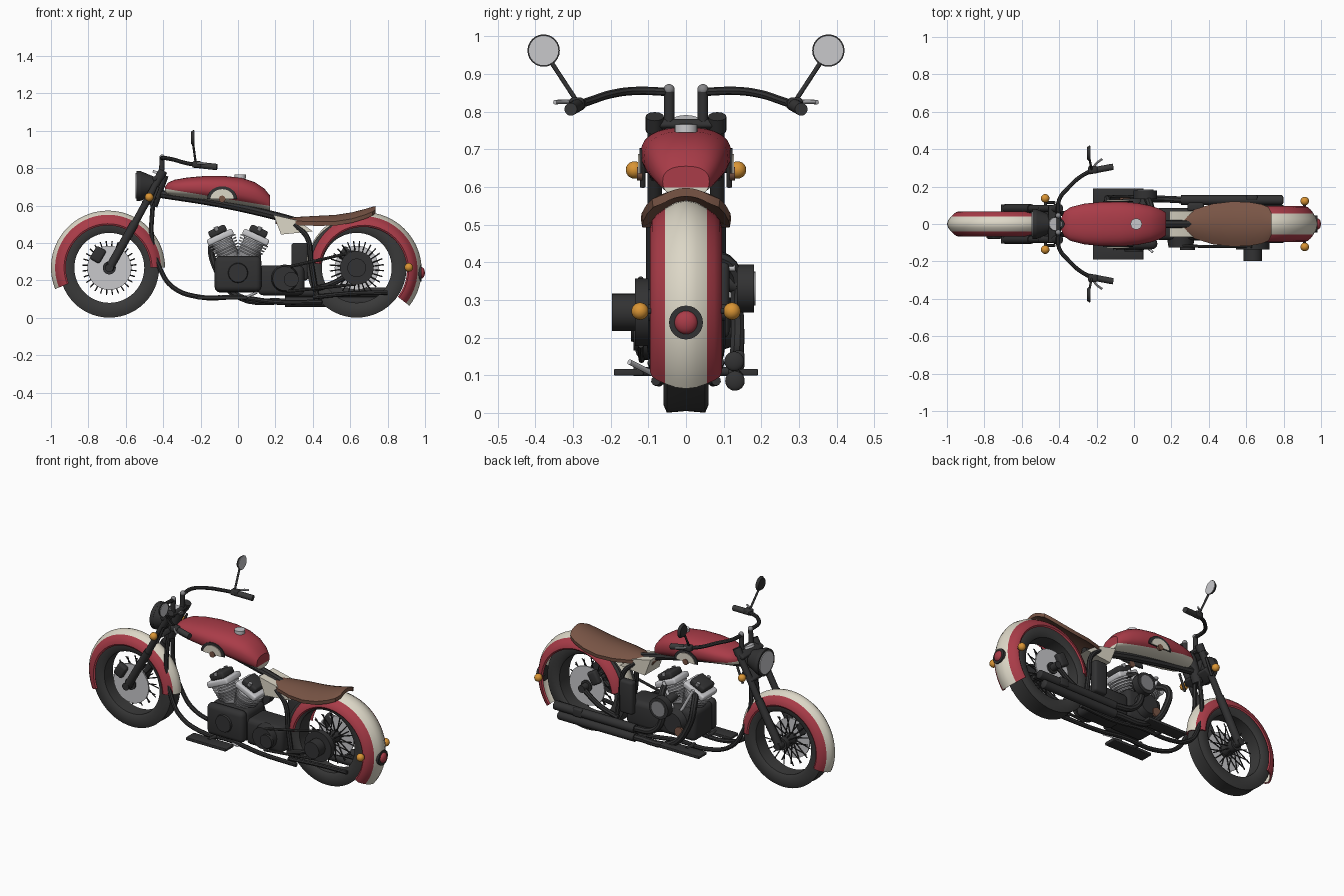
import bpy, bmesh, math
from mathutils import Vector, Matrix

if "Cube" in bpy.data.objects:
    bpy.data.objects.remove(bpy.data.objects["Cube"])


def material(name, rgb):
    m = bpy.data.materials.new(name)
    m.diffuse_color = (*rgb, 1)
    m.use_nodes = True
    m.node_tree.nodes["Principled BSDF"].inputs["Base Color"].default_value = m.diffuse_color
    return m


BLACK = material("black metal", (0.032, 0.032, 0.033))
RUBBER = material("rubber", (0.042, 0.042, 0.042))
RED = material("red paint", (0.40, 0.045, 0.065))
CREAM = material("cream paint", (0.72, 0.68, 0.57))
BROWN = material("brown leather", (0.19, 0.09, 0.06))
SILVER = material("silver", (0.58, 0.58, 0.60))
AMBER = material("amber", (0.70, 0.30, 0.035))
GREY = material("grey metal", (0.24, 0.24, 0.25))


def finish(name, bm, *mats):
    bmesh.ops.recalc_face_normals(bm, faces=bm.faces)
    me = bpy.data.meshes.new(name)
    bm.to_mesh(me)
    bm.free()
    ob = bpy.data.objects.new(name, me)
    bpy.context.collection.objects.link(ob)
    for m in mats:
        me.materials.append(m)
    bpy.ops.object.select_all(action='DESELECT')
    ob.select_set(True)
    bpy.context.view_layer.objects.active = ob
    bpy.ops.object.shade_smooth_by_angle(angle=math.radians(35))
    return ob


def skin(rings, wrap=False):
    """Joins closed rings of points into one surface."""
    bm = bmesh.new()
    vs = [[bm.verts.new(p) for p in r] for r in rings]
    n = len(vs[0])
    for i in range(len(vs) - (0 if wrap else 1)):
        a, b = vs[i], vs[(i + 1) % len(vs)]
        for j in range(n):
            bm.faces.new((a[j], a[(j + 1) % n], b[(j + 1) % n], b[j]))
    if not wrap:
        bm.faces.new(vs[0])
        bm.faces.new(vs[-1])
    return bm


def cyl(name, a, b, r, mat, r2=None, seg=24):
    a, b = Vector(a), Vector(b)
    d = b - a
    bm = bmesh.new()
    mx = Matrix.Translation((a + b) / 2) @ d.to_track_quat('Z', 'Y').to_matrix().to_4x4()
    bmesh.ops.create_cone(bm, cap_ends=True, segments=seg, radius1=r,
                          radius2=r if r2 is None else r2, depth=d.length, matrix=mx)
    return finish(name, bm, mat)


def box(name, c, size, mat, bevel=0.0, tilt=0.0):
    bm = bmesh.new()
    bmesh.ops.create_cube(bm, size=1, matrix=Matrix.Diagonal((*size, 1)))
    if bevel:
        bmesh.ops.bevel(bm, geom=bm.edges[:], offset=bevel, segments=3, profile=0.5, affect='EDGES')
    bm.transform(Matrix.Translation(c) @ Matrix.Rotation(math.radians(tilt), 4, 'Y'))
    return finish(name, bm, mat)


def ball(name, c, r, mat, scale=(1, 1, 1)):
    bm = bmesh.new()
    bmesh.ops.create_uvsphere(bm, u_segments=20, v_segments=12, radius=r,
                              matrix=Matrix.Translation(c) @ Matrix.Diagonal((*scale, 1)))
    return finish(name, bm, mat)


def tube(name, pts, r, mat):
    cu = bpy.data.curves.new(name, 'CURVE')
    cu.dimensions = '3D'
    cu.bevel_depth, cu.bevel_resolution, cu.use_fill_caps = r, 2, True
    cu.resolution_u = 5
    sp = cu.splines.new('BEZIER')
    sp.bezier_points.add(len(pts) - 1)
    for bp, p in zip(sp.bezier_points, pts):
        bp.co = p
        bp.handle_left_type = bp.handle_right_type = 'AUTO'
    tmp = bpy.data.objects.new(name, cu)
    bpy.context.collection.objects.link(tmp)
    me = bpy.data.meshes.new_from_object(tmp.evaluated_get(bpy.context.evaluated_depsgraph_get()))
    bpy.data.objects.remove(tmp)
    bm = bmesh.new()
    bm.from_mesh(me)
    return finish(name, bm, mat)


def polar(cx, cz, r, a, y):
    return (cx + r * math.cos(a), y, cz + r * math.sin(a))


def wheel(tag, cx, w, disc_side):
    cz, s = 0.267, disc_side
    prof = [(.187, -.8 * w), (.205, -w), (.245, -w), (.266, -.85 * w), (.262, 0),
            (.266, .85 * w), (.245, w), (.205, w), (.187, .8 * w)]
    finish(tag + "_tyre", skin([[polar(cx, cz, r, math.tau * i / 56, y) for r, y in prof]
                                for i in range(56)], True), RUBBER)
    for i in range(28):
        a = math.tau * i / 28
        side = .03 if i % 2 else -.03
        cyl(tag + "_spoke", polar(cx, cz, .03, a, side), polar(cx, cz, .145, a + .12, side * .4),
            .0035, BLACK, seg=6)
    cyl(tag + "_hub", (cx, -.06, cz), (cx, .06, cz), .035, BLACK)
    cyl(tag + "_brake_disc", (cx, s * .042, cz), (cx, s * .05, cz), .118, SILVER, seg=40)
    cyl(tag + "_axle", (cx, -.105, cz), (cx, .105, cz), .022, BLACK)
    box(tag + "_caliper", (cx - .06, s * .06, cz + .07), (.06, .04, .08), BLACK, .012, 30)


def fender(tag, cx, cz, R, w, c, a0, a1):
    outer = [(-w, R - .07), (-w * .95, R - .052), (-(w + c) / 2, R - .036), (-c, R - .022),
             (-c / 2, R - .006), (0, R)]
    outer += [(-y, r) for y, r in outer[-2::-1]]
    prof = outer + [(y * .93, r - .009) for y, r in reversed(outer)]
    rings = [[polar(cx, cz, r, math.radians(a0 + (a1 - a0) * i / 40), y) for y, r in prof]
             for i in range(41)]
    ob = finish(tag + "_fender", skin(rings), RED, CREAM)
    for p in ob.data.polygons:
        p.material_index = int(abs(p.center.y) < c and len(p.vertices) == 4)


wheel("front", -.688, .052, -1)
wheel("rear", .635, .06, 1)
fender("front", -.695, .268, .305, .068, .04, 0, 202)
fender("rear", .672, .255, .31, .095, .056, -38, 172)


def blob(stations, n=32, power=2.4):
    """Rounded sections along x from (x, bottom, top, half width)."""
    rings = []
    for x, zb, zt, w in stations:
        ring = []
        for j in range(n):
            c, s = math.cos(math.tau * j / n), math.sin(math.tau * j / n)
            ring.append((x, w * math.copysign(abs(c) ** (2 / power), c),
                         (zb + zt) / 2 + (zt - zb) / 2 * math.copysign(abs(s) ** (2 / power), s)))
        rings.append(ring)
    return skin(rings)


# Fuel tank, cut along a sloping line into two colours
bm = blob([(-.39, .675, .70, .03), (-.375, .658, .722, .065), (-.34, .65, .738, .09),
           (-.27, .641, .75, .108), (-.18, .632, .758, .118), (-.07, .617, .758, .12),
           (.02, .602, .748, .112), (.09, .59, .725, .098), (.14, .58, .692, .08), (.17, .573, .655, .062)])
cut_p, cut_n = Vector((.17, 0, .598)), Vector((.165, 0, 1)).normalized()
bmesh.ops.bisect_plane(bm, geom=bm.verts[:] + bm.edges[:] + bm.faces[:], plane_co=cut_p, plane_no=cut_n)
for f in bm.faces:
    f.material_index = int((f.calc_center_median() - cut_p).dot(cut_n) < 0)
finish("fuel_tank", bm, RED, CREAM)
cyl("filler_cap", (.012, 0, .745), (.012, 0, .766), .03, SILVER)
for s in (1, -1):
    # Plain fan-shaped trim plates on the tank sides
    for nm, r, y, m in (("trim_rim", .08, .117, BLACK), ("trim_fan", .062, .121, CREAM)):
        fan = [(-.085 + r * math.cos(math.pi * i / 14), .635 + r * .85 * math.sin(math.pi * i / 14) - .0) for i in range(15)]
        finish(nm, skin([[(x, s * yy, z) for x, z in fan] for yy in (y, y + .006)]), m)
    cyl("trim_stud", (-.085, s * .115, .635), (-.085, s * .13, .635), .018, BROWN)

# Saddle: curved sheet with drooping sides
rings = []
for x, w, z in ((.20, .035, .535), (.26, .05, .533), (.33, .08, .54), (.42, .108, .545), (.52, .12, .55),
                (.61, .118, .564), (.68, .106, .582), (.72, .09, .594), (.735, .06, .597)):
    k = [(-1 + i / 6) for i in range(13)]
    droop = .035 * w / .12
    rings.append([(x, w * t, z - droop * t * t) for t in k] +
                 [(x, w * .97 * t, z - .022 - droop * t * t) for t in reversed(k)])
finish("saddle", skin(rings), BROWN)

# Oil tank under the saddle
side = [(.19, .55), (.32, .52), (.40, .462), (.23, .445)]
finish("oil_tank", skin([[(x, y, z) for x, z in side] for y in (-.07, .07)]), CREAM)

# Fork, clamps and headlight
for s in (1, -1):
    cyl("fork_lower", (-.69, s * .083, .262), (-.55, s * .083, .51), .023, BLACK)
    cyl("fork_upper", (-.56, s * .083, .49), (-.405, s * .083, .775), .019, BLACK)
    cyl("fork_cap", (-.42, s * .083, .75), (-.40, s * .083, .787), .024, BLACK)
    ball("front_indicator", (-.475, s * .137, .645), .023, AMBER)
    cyl("front_indicator_stem", (-.47, s * .08, .645), (-.475, s * .125, .645), .008, BLACK)
    cyl("fork_reflector", (-.465, s * .115, .60), (-.425, s * .115, .70), .007, BLACK)
box("upper_clamp", (-.425, 0, .755), (.07, .2, .025), BLACK, .008, -30)
box("lower_clamp", (-.475, 0, .63), (.08, .19, .03), BLACK, .008, -30)
cyl("steering_head", (-.46, 0, .60), (-.40, 0, .765), .03, BLACK)
cyl("clock", (-.425, 0, .765), (-.42, 0, .778), .035, SILVER)
cyl("headlight_bucket", (-.45, 0, .705), (-.52, 0, .705), .05, BLACK, .079, 32)
cyl("headlight_rim", (-.52, 0, .705), (-.542, 0, .705), .08, BLACK, None, 32)
cyl("headlight_lens", (-.54, 0, .705), (-.547, 0, .705), .068, SILVER, None, 32)

# Handlebar, grips, levers and mirrors
for s in (1, -1):
    cyl("riser", (-.41, s * .045, .75), (-.405, s * .045, .858), .014, BLACK)
    ball("riser_cap", (-.405, s * .045, .858), .015, GREY)
    tube("handlebar", [(-.405, s * .045, .852), (-.40, s * .13, .855), (-.345, s * .2, .846),
                       (-.29, s * .25, .83), (-.23, s * .285, .818)], .011, BLACK)
    cyl("grip", (-.24, s * .282, .82), (-.112, s * .306, .806), .017, RUBBER)
    box("switch_housing", (-.22, s * .29, .82), (.05, .04, .035), BLACK, .01)
    tube("lever", [(-.22, s * .30, .825), (-.2, s * .325, .826), (-.17, s * .348, .825)], .006, SILVER)
    cyl("mirror_stem", (-.225, s * .285, .82), (-.24, s * .357, .93), .006, BLACK)
    cyl("mirror_shell", (-.25, s * .378, .962), (-.236, s * .378, .962), .034, BLACK, .043)
    cyl("mirror_glass", (-.237, s * .378, .962), (-.233, s * .378, .962), .039, SILVER)

# Frame tubes and floorboards
tube("backbone", [(-.43, 0, .665), (-.1, 0, .612), (.2, 0, .545), (.36, 0, .5)], .022, BLACK)
for s in (1, -1):
    tube("downtube", [(-.455, s * .02, .62), (-.46, s * .035, .42), (-.42, s * .05, .27), (-.35, s * .06, .165),
                      (-.2, s * .07, .11), (0, s * .07, .11), (.2, s * .07, .085), (.45, s * .08, .085)], .013, BLACK)
    tube("seat_post", [(.30, s * .06, .5), (.37, s * .07, .43), (.39, s * .075, .3), (.42, s * .08, .12)], .014, BLACK)
    tube("swingarm", [(.40, s * .085, .15), (.52, s * .09, .19), (.635, s * .09, .267)], .015, BLACK)
    tube("lower_rail", [(.40, s * .08, .11), (.6, s * .09, .13), (.8, s * .09, .135)], .012, BLACK)
    box("floorboard", (-.085, s * .152, .108), (.27, .078, .018), BLACK, .004, 0)
    cyl("floorboard_arm", (-.1, s * .06, .11), (-.1, s * .14, .11), .012, BLACK)
    ball("rear_indicator", (.913, s * .122, .27), .023, AMBER)
    cyl("rear_indicator_stem", (.91, s * .07, .27), (.913, s * .11, .27), .008, BLACK)
cyl("kick_stand", (.02, -.08, .1), (.10, -.15, .135), .007, SILVER)

# Tail light
cyl("tail_housing", (.95, 0, .24), (.982, 0, .24), .045, BLACK)
ball("tail_light", (.98, 0, .24), .031, RED, (.62, 1, 1))

# Engine: crankcase, covers and gearbox
box("crankcase", (0, 0, .23), (.25, .19, .19), BLACK, .03)
box("primary_cover", (0, -.105, .235), (.25, .06, .19), BLACK, .028)
cyl("primary_boss", (0, -.12, .24), (0, -.146, .24), .058, BLACK, .05)
box("gearbox", (.23, 0, .2), (.25, .17, .16), BLACK, .03)
cyl("clutch_cover", (.25, -.07, .21), (.25, -.125, .21), .075, BLACK, .065)
cyl("clutch_boss", (.285, -.12, .205), (.285, -.14, .205), .04, BLACK)
cyl("cam_cover", (.0, .09, .24), (.0, .135, .24), .075, BLACK, .06)
cyl("timer_cover", (-.05, .13, .2), (-.05, .142, .2), .03, BROWN)
box("side_engine_panel", (.33, .09, .3), (.09, .05, .2), BLACK, .015)

# Two finned cylinders in a V
for s in (1, -1):
    d = Vector((s * .42, 0, .91)).normalized()
    base = Vector((s * .03, 0, .29))
    cyl("cylinder_core", base, base + d * .15, .056, GREY)
    for i in range(7):
        p = base + d * (.035 + i * .016)
        cyl("cooling_fin", p, p + d * .008, .062 + i * .003, SILVER if i > 3 else GREY)
    box("cylinder_head", base + d * .155, (.15, .14, .035), SILVER, .01, s * 24.8)
    box("rocker_box", base + d * .19, (.10, .11, .04), BLACK, .012, s * 24.8)
    for y in (-.05, .05):
        cyl("rocker_bolt", base + d * .195 + Vector((0, y, 0)), base + d * .216 + Vector((0, y, 0)), .012, GREY)
    cyl("push_rod", (s * .025, .085, .3), base + d * .17 + Vector((0, .075, 0)), .009, SILVER)
cyl("air_cleaner", (.06, .135, .33), (.06, .18, .33), .064, BLACK, None, 32)
cyl("air_cleaner_face", (.06, .178, .33), (.06, .184, .33), .045, GREY, None, 32)
cyl("intake", (.04, .03, .37), (.06, .14, .34), .025, BLACK)
cyl("oil_filler", (.09, .09, .385), (.09, .13, .385), .009, SILVER)

# Rear pulley, belt and exhaust pipes
cyl("rear_pulley", (.635, -.10, .267), (.635, -.135, .267), .09, BLACK, None, 36)
cyl("rear_pulley_cap", (.635, -.13, .267), (.635, -.197, .267), .05, BLACK)
for z0, z1 in ((.27, .355), (.14, .18)):
    tube("belt_run", [(.26, -.118, z0), (.45, -.12, (z0 + z1) / 2), (.63, -.12, z1)], .008, RUBBER)
for s, z, y, x1 in ((-1, .085, .13, .76), (1, .137, .128, .79)):
    tube("exhaust_header", [(s * .10, .05, .42), (s * .11 - .03, .12, .39), (s * .09 - .03, .135, .27),
                            (s * .06 + .06, .135, z + .03), (.26, y, z)], .019, BLACK)
    cyl("silencer", (.25, y, z), (x1, y, z), .026, BLACK)
    ball("silencer_tip", (x1, y, z), .026, BLACK, (.4, 1, 1))
box("exhaust_bracket", (.63, .14, .14), (.06, .03, .05), BLACK, .008)
